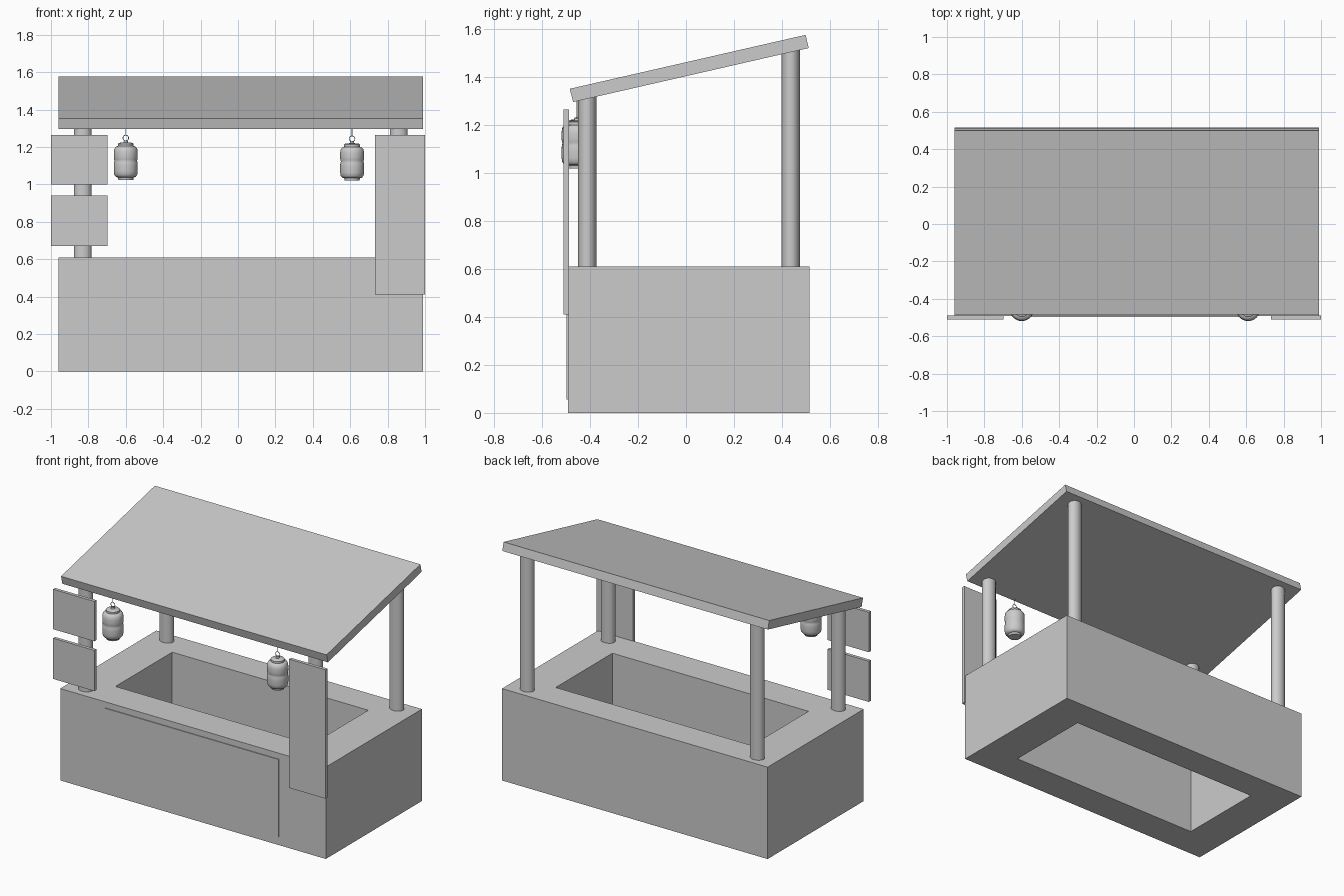
import bpy, bmesh, math

if "Cube" in bpy.data.objects:
    bpy.data.objects.remove(bpy.data.objects["Cube"])

def make(name, verts, faces):
    me = bpy.data.meshes.new(name)
    me.from_pydata(verts, [], faces)
    bm = bmesh.new()
    bm.from_mesh(me)
    bmesh.ops.recalc_face_normals(bm, faces=bm.faces)
    bm.to_mesh(me)
    bm.free()
    ob = bpy.data.objects.new(name, me)
    bpy.context.collection.objects.link(ob)
    return ob

def smooth(ob, angle=35):
    bpy.ops.object.select_all(action='DESELECT')
    ob.select_set(True)
    bpy.context.view_layer.objects.active = ob
    bpy.ops.object.shade_smooth_by_angle(angle=math.radians(angle))

def prism_x(name, x0, x1, yz):
    """Extrude a side outline along x."""
    n = len(yz)
    v = [(x, y, z) for x in (x0, x1) for y, z in yz]
    f = [tuple(range(n)), tuple(range(n, 2 * n))]
    f += [(i, (i + 1) % n, n + (i + 1) % n, n + i) for i in range(n)]
    return make(name, v, f)

def box(name, x0, x1, y0, y1, z0, z1):
    return prism_x(name, x0, x1, [(y0, z0), (y1, z0), (y1, z1), (y0, z1)])

# Hollow counter, open at top and bottom
def rect(x0, x1, y0, y1, z):
    return [(x0, y0, z), (x1, y0, z), (x1, y1, z), (x0, y1, z)]

outer, inner = (-0.96, 0.99, -0.493, 0.515), (-0.705, 0.735, -0.278, 0.317)
verts = rect(*outer, 0) + rect(*outer, 0.61) + rect(*inner, 0.61) + rect(*inner, 0)
faces = [(4 * r + i, 4 * r + (i + 1) % 4, 4 * ((r + 1) % 4) + (i + 1) % 4, 4 * ((r + 1) % 4) + i)
         for r in range(4) for i in range(4)]
make("counter", verts, faces)

# Thin raised panel on the counter front
box("front_panel", -0.63, 0.645, -0.498, -0.48, 0.055, 0.57)

# Sloping roof
prism_x("roof", -0.96, 0.99, [(-0.485, 1.352), (-0.471, 1.297), (0.512, 1.522), (0.499, 1.577)])

# Four oval posts
for side, x in (("left", -0.83), ("right", 0.86)):
    for end, y, top in (("front", -0.412, 1.335), ("back", 0.437, 1.525)):
        bpy.ops.mesh.primitive_cylinder_add(vertices=32, radius=1, depth=1,
                                            location=(x, y, (top + 0.60) / 2))
        post = bpy.context.object
        post.name = f"{end}_{side}_post"
        post.scale = (0.047, 0.038, top - 0.60)
        smooth(post)

# Hanging sign boards
box("upper_left_sign", -1.0, -0.697, -0.511, -0.489, 1.0, 1.265)
box("lower_left_sign", -1.0, -0.697, -0.511, -0.489, 0.67, 0.94)
box("tall_right_sign", 0.733, 1.0, -0.511, -0.489, 0.41, 1.265)

# Lanterns: lathed body with caps, plus ring and cord
profile = [(0, 1.024), (0.040, 1.024), (0.042, 1.037), (0.052, 1.039), (0.061, 1.050),
           (0.064, 1.068), (0.064, 1.100), (0.063, 1.118), (0.060, 1.126), (0.063, 1.134),
           (0.064, 1.150), (0.064, 1.172), (0.061, 1.190), (0.052, 1.202), (0.042, 1.205),
           (0.042, 1.217), (0.036, 1.222), (0.012, 1.224), (0.010, 1.233), (0, 1.234)]
SEG = 32

def lantern(side, x, y, dz):
    v = [(x + r * math.cos(2 * math.pi * s / SEG), y + r * math.sin(2 * math.pi * s / SEG), z + dz)
         for r, z in profile[1:-1] for s in range(SEG)]
    rows = len(profile) - 2
    f = [(r * SEG + s, r * SEG + (s + 1) % SEG, (r + 1) * SEG + (s + 1) % SEG, (r + 1) * SEG + s)
         for r in range(rows - 1) for s in range(SEG)]
    f += [tuple(range(SEG)), tuple(range((rows - 1) * SEG, rows * SEG))]
    smooth(make(f"{side}_lantern", v, f), 50)
    bpy.ops.mesh.primitive_torus_add(major_radius=0.015, minor_radius=0.002, major_segments=24,
                                     minor_segments=8, location=(x, y, 1.248 + dz),
                                     rotation=(math.pi / 2, 0, 0))
    bpy.context.object.name = f"{side}_lantern_ring"
    smooth(bpy.context.object)
    bpy.ops.mesh.primitive_cylinder_add(vertices=8, radius=0.002, depth=0.05,
                                        location=(x, y, 1.287))
    bpy.context.object.name = f"{side}_lantern_cord"

lantern("left", -0.6, -0.455, 0)
lantern("right", 0.61, -0.455, -0.004)
